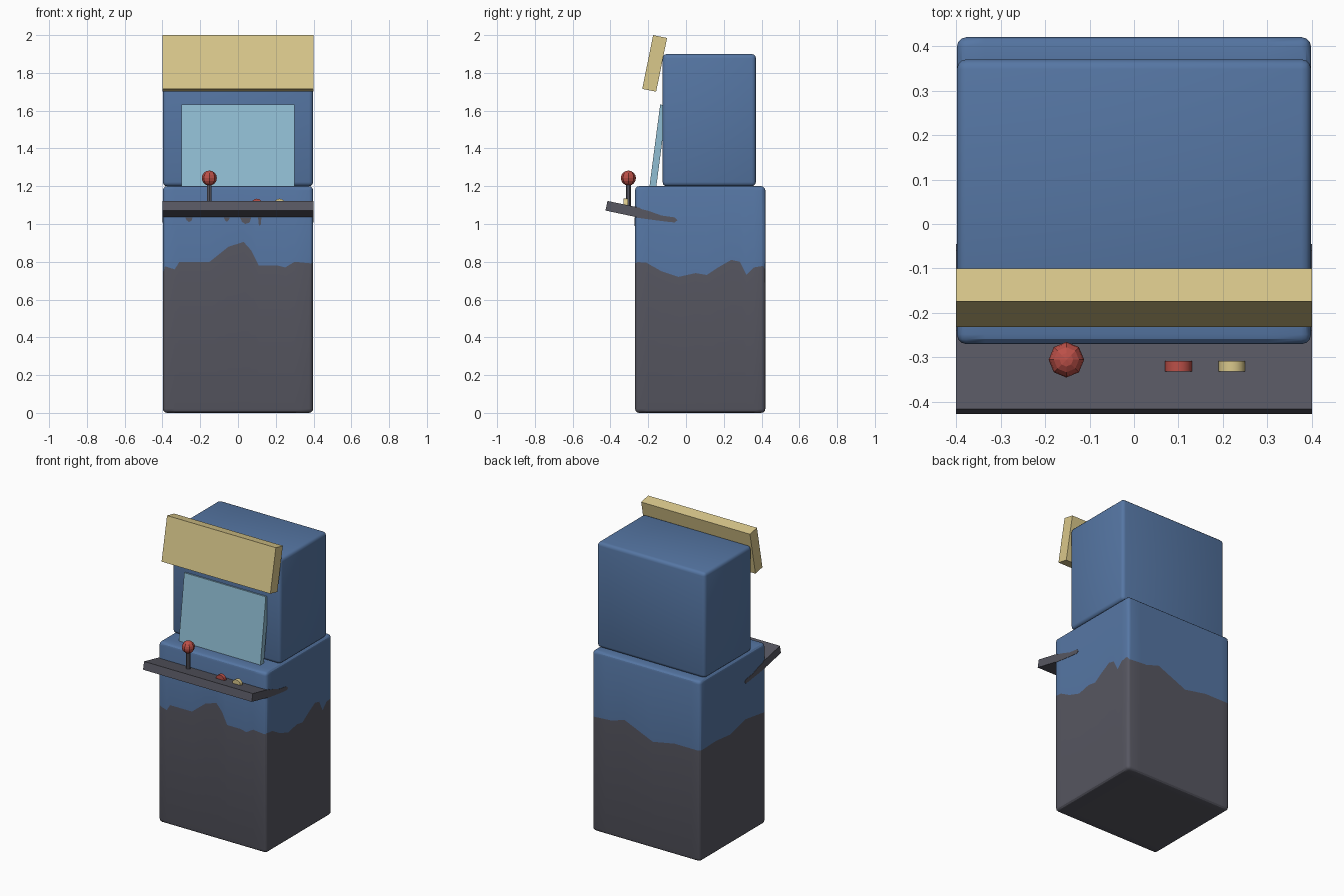
import bpy, bmesh
from mathutils import Vector, Matrix

if "Cube" in bpy.data.objects:
    bpy.data.objects.remove(bpy.data.objects["Cube"], do_unlink=True)


def material(name, rgb):
    m = bpy.data.materials.new(name)
    m.use_nodes = True
    m.diffuse_color = (*rgb, 1)
    m.node_tree.nodes["Principled BSDF"].inputs["Base Color"].default_value = (*rgb, 1)
    return m


BLUE = material("cabinet_blue", (0.092, 0.182, 0.37))
GREY = material("charcoal_grey", (0.095, 0.095, 0.12))
CREAM = material("marquee_cream", (0.70, 0.58, 0.26))
GLASS = material("screen_light_blue", (0.28, 0.51, 0.65))
RED = material("control_red", (0.50, 0.08, 0.065))


def finish(name, bm, *mats, smooth=False):
    """Turn a bmesh into a linked, coloured object."""
    bmesh.ops.recalc_face_normals(bm, faces=bm.faces)
    mesh = bpy.data.meshes.new(name)
    bm.to_mesh(mesh)
    bm.free()
    for m in mats:
        mesh.materials.append(m)
    obj = bpy.data.objects.new(name, mesh)
    bpy.context.collection.objects.link(obj)
    if smooth:
        bpy.ops.object.select_all(action='DESELECT')
        obj.select_set(True)
        bpy.context.view_layer.objects.active = obj
        bpy.ops.object.shade_smooth_by_angle()
    return obj


def box(size, centre, tilt=0.0, bevel=0.0):
    """Box bmesh, tilted about the x axis, with rounded edges on request."""
    bm = bmesh.new()
    bmesh.ops.create_cube(bm, size=1)
    bmesh.ops.scale(bm, vec=size, verts=bm.verts)
    if bevel:
        bmesh.ops.bevel(bm, geom=bm.edges[:], offset=bevel, segments=3,
                        profile=0.5, affect='EDGES')
    bmesh.ops.transform(bm, matrix=Matrix.Translation(centre) @ Matrix.Rotation(tilt, 4, 'X'),
                        verts=bm.verts)
    return bm


def plate(name, outline, place, push, mat):
    """Thin painted plate from a 2D outline."""
    bm = bmesh.new()
    face = bm.faces.new([bm.verts.new(place(a, b)) for a, b in outline])
    ext = bmesh.ops.extrude_face_region(bm, geom=[face])
    verts = [v for v in ext["geom"] if isinstance(v, bmesh.types.BMVert)]
    bmesh.ops.translate(bm, verts=verts, vec=push)
    return finish(name, bm, mat)


# Ragged top edge of the grey paint on each side of the lower cabinet
FRONT = [(-.4, .78), (-.335, .76), (-.31, .80), (-.15, .80), (-.10, .84), (-.05, .88),
         (.03, .905), (.07, .86), (.11, .78), (.21, .78), (.25, .77), (.30, .80), (.4, .79)]
BACK = [(-.4, .74), (-.21, .74), (-.05, .71), (.16, .80), (.25, .77), (.4, .76)]
LEFT = [(-.27, .80), (-.21, .795), (-.13, .75), (-.04, .72), (.05, .74), (.11, .73),
        (.17, .77), (.24, .81), (.285, .80), (.32, .73), (.36, .77), (.42, .78)]
RIGHT = [(-.27, .74), (-.13, .76), (-.06, .77), (.1, .73), (.25, .745), (.42, .74)]


def height(profile, t):
    for (a, h), (b, k) in zip(profile, profile[1:]):
        if t <= b:
            return h + (k - h) * max(0, t - a) / (b - a)
    return profile[-1][1]


# Lower cabinet, cut along the paint line
LINE = 0.8
bm = box((.796, .69, 1.2), (0, .075, .6), bevel=.022)


def cut(point, normal):
    bmesh.ops.bisect_plane(bm, geom=bm.verts[:] + bm.edges[:] + bm.faces[:],
                           plane_co=point, plane_no=normal)


for x in sorted({p[0] for p in FRONT[1:-1] + BACK[1:-1]}):
    cut((x, 0, 0), (1, 0, 0))
for y in sorted({p[0] for p in LEFT[1:-1] + RIGHT[1:-1]}):
    cut((0, y, 0), (0, 1, 0))
cut((0, 0, LINE), (0, 0, 1))
for f in bm.faces:
    f.material_index = int(f.calc_center_median().z < LINE)
for v in bm.verts:
    if abs(v.co.z - LINE) < 1e-4:
        if abs(v.co.x) > .39:
            v.co.z = height(LEFT if v.co.x > 0 else RIGHT, v.co.y)
        else:
            v.co.z = height(FRONT if v.co.y < 0 else BACK, v.co.x)
finish("lower_cabinet", bm, BLUE, GREY, smooth=True)

# Upper cabinet, marquee and screen
finish("upper_cabinet", box((.796, .494, .7), (0, .123, 1.55), bevel=.022), BLUE, smooth=True)
finish("marquee", box((.8, .075, .29), (0, -.166, 1.85), tilt=-.2), CREAM)
finish("screen", box((.6, .036, .48), (0, -.15, 1.392), tilt=-.13), GLASS)

# Control panel with painted streaks trailing behind it on both sides
finish("control_panel", box((.8, .18, .052), (0, -.333, 1.078), tilt=-.21), GREY)
STREAK = [(-.262, 1.034), (-.2, 1.025), (-.1, 1.012), (-.06, 1.008), (-.045, 1.02),
          (-.06, 1.035), (-.13, 1.045), (-.2, 1.07), (-.262, 1.085)]
for side, sign in (("left", 1), ("right", -1)):
    plate(side + "_streak", STREAK, lambda y, z: (sign * .396, y, z), (sign * .004, 0, 0), GREY)

# Small paint drips under the panel
for i, (x, w, low) in enumerate([(-.26, .02, 1.01), (-.06, .016, 1.012),
                                 (.04, .03, 1.0), (.115, .009, .99)]):
    drip = [(x - w, 1.035), (x - w * .6, low + .01), (x, low), (x + w * .7, low + .008), (x + w, 1.035)]
    plate(f"paint_drip_{i + 1}", drip, lambda a, b: (a, -.269, b), (0, -.004, 0), GREY)


# Joystick and buttons
def cylinder(name, radius, depth, centre, turn, mat, sides):
    bm = bmesh.new()
    bmesh.ops.create_cone(bm, cap_ends=True, segments=sides, radius1=radius, radius2=radius,
                          depth=depth, matrix=Matrix.Translation(centre) @ Matrix.Rotation(turn, 4, 'X'))
    finish(name, bm, mat, smooth=True)


cylinder("joystick_shaft", .013, .15, (-.152, -.305, 1.155), 0, GREY, 12)
bm = bmesh.new()
bmesh.ops.create_uvsphere(bm, u_segments=8, v_segments=8, radius=.04,
                          matrix=Matrix.Translation((-.152, -.305, 1.243)))
finish("joystick_ball", bm, RED)
QUARTER = 1.571
cylinder("red_button", .03, .024, (.1, -.32, 1.104), QUARTER, RED, 16)
cylinder("cream_button", .03, .024, (.22, -.32, 1.104), QUARTER, CREAM, 16)
